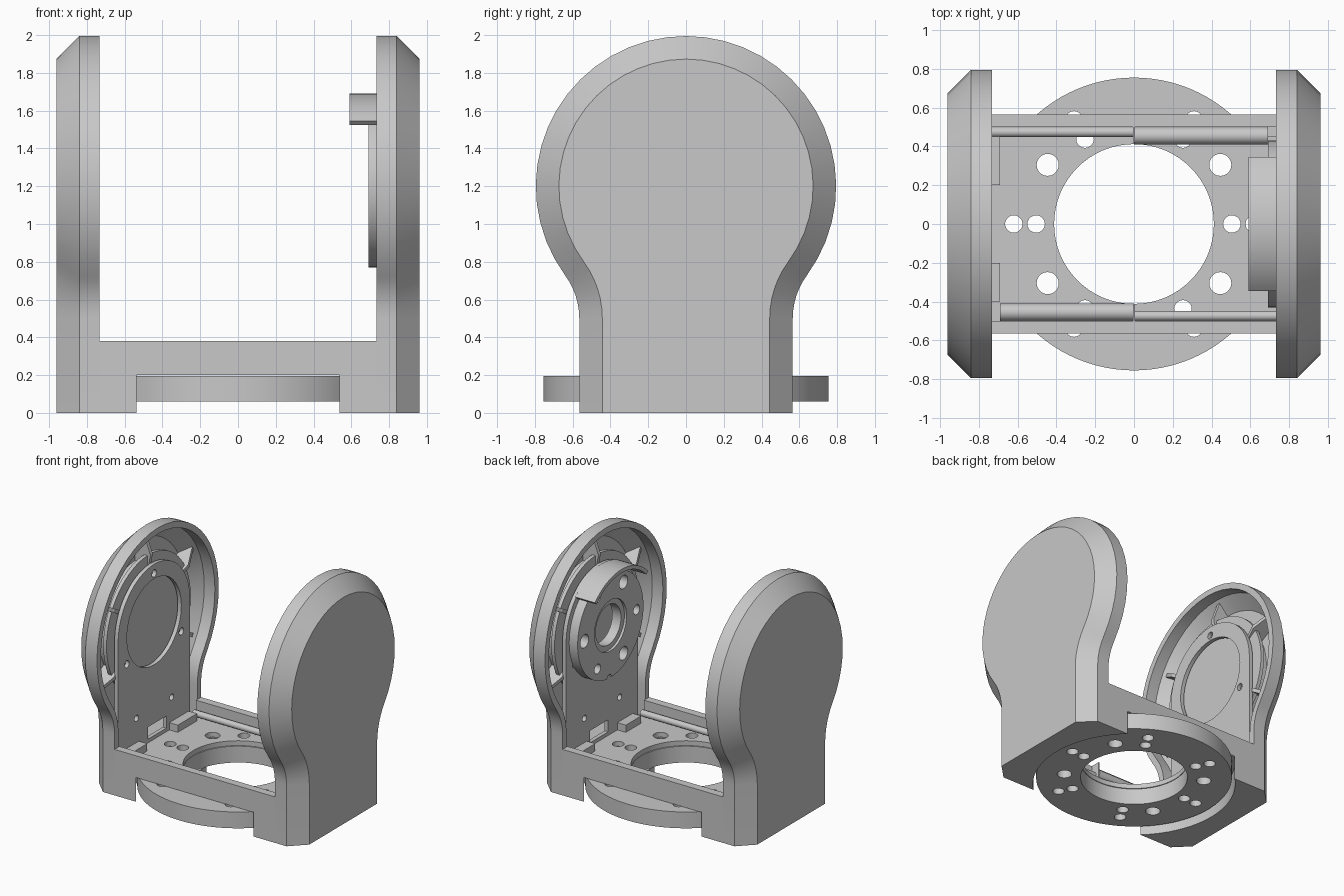
import bpy, bmesh
from math import sin, cos, radians, atan2, pi
from mathutils import Matrix, Vector

if "Cube" in bpy.data.objects:
    bpy.data.objects.remove(bpy.data.objects["Cube"])

GREY = (0.58, 0.58, 0.58, 1)
grey = bpy.data.materials.new("plain_grey")
grey.use_nodes = True
grey.diffuse_color = GREY
grey.node_tree.nodes["Principled BSDF"].inputs["Base Color"].default_value = GREY

AXIS_Z = 1.2        # height of the pivot axis
HEAD_R = 0.795      # radius of the cover head
NECK_Y = 0.565      # half width of the neck
FILLET = 0.385      # radius of the concave blend


def finish(name, bm):
    bmesh.ops.recalc_face_normals(bm, faces=bm.faces)
    me = bpy.data.meshes.new(name)
    bm.to_mesh(me)
    bm.free()
    me.materials.append(grey)
    ob = bpy.data.objects.new(name, me)
    bpy.context.collection.objects.link(ob)
    return ob


def loft(name, rings):
    """Skin equal-length rings of points and cap both ends."""
    bm = bmesh.new()
    loops = [[bm.verts.new(p) for p in ring] for ring in rings]
    for a, b in zip(loops, loops[1:]):
        for i in range(len(a)):
            j = (i + 1) % len(a)
            bm.faces.new((a[i], a[j], b[j], b[i]))
    bm.faces.new(loops[0])
    bm.faces.new(loops[-1])
    return finish(name, bm)


def slab(name, outline, x0, x1):
    """Extrude a (y, z) outline along x."""
    return loft(name, [[(x, y, z) for y, z in outline] for x in (x0, x1)])


def box(name, x0, x1, y0, y1, z0, z1):
    return slab(name, [(y0, z0), (y1, z0), (y1, z1), (y0, z1)], x0, x1)


def cylinders(name, items, axis="Z", segs=32):
    """Several cylinders in one mesh; each item is (centre, radius, depth)."""
    bm = bmesh.new()
    turn = Matrix.Rotation(pi / 2, 4, "Y") if axis == "X" else Matrix()
    for centre, r, depth in items:
        bmesh.ops.create_cone(bm, cap_ends=True, segments=segs, radius1=r, radius2=r,
                              depth=depth, matrix=Matrix.Translation(Vector(centre)) @ turn)
    return finish(name, bm)


def cut(ob, *cutters):
    for c in cutters:
        c.hide_render = True
        mod = ob.modifiers.new("cut", "BOOLEAN")
        mod.operation, mod.solver, mod.object = "DIFFERENCE", "EXACT", c
        bpy.context.view_layer.objects.active = ob
        bpy.ops.object.modifier_apply(modifier=mod.name)


def drop(*obs):
    for ob in obs:
        bpy.data.objects.remove(ob)


def arc(cy, cz, r, a0, a1, n):
    return [(cy + r * cos(a0 + (a1 - a0) * i / n), cz + r * sin(a0 + (a1 - a0) * i / n))
            for i in range(n + 1)]


def cover_outline(off, bottom):
    """Keyhole outline shrunk by off."""
    cy, cz = NECK_Y + FILLET, 0.5
    t = atan2(cz - AXIS_Z, cy)
    half = [(NECK_Y - off, bottom)]
    half += arc(cy, cz, FILLET + off, pi, pi + t, 6)
    half += arc(0, AXIS_Z, HEAD_R - off, t, pi / 2, 17)[1:]
    return half + [(-y, z) for y, z in half[-2::-1]]


def polar(r, deg):
    return r * cos(radians(deg)), r * sin(radians(deg))


# Shared cutters for the turntable and the tray
pocket = cylinders("pocket_cutter", [((0, 0, 0), 0.78, 0.4)], segs=96)
bore = cylinders("bore_cutter", [((0, 0, 0.1), 0.412, 0.8)], segs=64)
spots = [(polar(r, a), 0.045) for a in range(0, 360, 60) for r in (0.505, 0.62)]
spots += [((sx * 0.445, sy * 0.305), 0.057) for sx in (1, -1) for sy in (1, -1)]
bolts = cylinders("bolt_cutter", [((x, y, 0.1), r, 0.35) for (x, y), r in spots], segs=20)
floor_bolts = cylinders("floor_bolt_cutter", [((x, y, 0.1), r, 0.35) for (x, y), r in spots
                                              if abs(y) < 0.5], segs=20)

# Turntable disc under the tray
disc = cylinders("turntable_disc", [((0, 0, 0.1275), 0.755, 0.135)], segs=96)
cut(disc, bore, bolts)

# Tray joining the two arms
tray = box("base_tray", -0.735, 0.735, -NECK_Y, NECK_Y, 0, 0.38)
hollow = box("hollow_cutter", -0.9, 0.9, -0.5, 0.5, 0.24, 0.6)
cut(tray, hollow, pocket, bore, floor_bolts)

# Rounded rails along the tray walls, wide and narrow halves swapped front to back
for side, word in ((1, "back"), (-1, "front")):
    for end, length, r in ((1, 0.69, 0.045), (-1, 0.735, 0.026)):
        cylinders(f"{word}_rail", [((side * end * length / 2, side * (0.5 - r), 0.285),
                                    r, length)], "X", 20)
    box(f"{word}_rail_stop", -0.004, 0.004, *sorted((side * 0.42, side * 0.53)), 0.24, 0.381)

for s, word in ((1, "left"), (-1, "right")):
    # Hollow chamfered cover
    layers = [(0.16, 0.93, 0.24), (0.05, 0.83, 0.24), (0.05, 0.733, 0.24),
              (0, 0.733, 0), (0, 0.84, 0), (0.122, 0.962, 0)]
    cover = loft(f"{word}_cover", [[(s * x, y, z) for y, z in cover_outline(off, low)]
                                   for off, x, low in layers])
    cut(cover, pocket)

    # Arched mounting plate with a round opening, screw holes and a foot slot
    arch = [(0.47, 0.2)] + arc(0, AXIS_Z + 0.015, 0.47, 0, pi, 32) + [(-0.47, 0.2)]
    plate = slab(f"{word}_mounting_plate", arch, s * 0.767, s * 0.8)
    screws = [(polar(0.41, a), 0.03) for a in (90, 210, 330)]
    screws += [((y, 0.5 - AXIS_Z), 0.026) for y in (-0.23, 0.23)]
    opening = cylinders("opening_cutter", [((s * 0.78, 0, AXIS_Z + 0.01), 0.355, 0.2)], "X", 64)
    holes = cylinders("screw_cutter", [((s * 0.78, y, AXIS_Z + z), r, 0.2)
                                       for (y, z), r in screws], "X", 16)
    slot = box("slot_cutter", s * 0.7, s * 0.85, -0.08, 0.16, 0.27, 0.37)
    cut(plate, opening, holes, slot)
    drop(opening, holes, slot)

    # Backing drum and the ribs that hold it in the cover
    cylinders(f"{word}_drum", [((s * 0.832, 0, AXIS_Z), 0.55, 0.03)], "X", 64)
    cylinders(f"{word}_drum_core", [((s * 0.88, 0, AXIS_Z), 0.48, 0.11)], "X", 64)
    for a in (30, 90, 150, 210, 330):
        rib = slab(f"{word}_rib", [(0.4, 0.82), (0.56, 0.79), (0.72, 0.85), (0.66, 0.94),
                                   (0.4, 0.94)], -0.015, 0.015)
        for v in rib.data.vertices:
            w, r, x = v.co
            c, d = polar(1, a)
            v.co = (s * x, r * c - w * d, AXIS_Z + r * d + w * c)
        bm = bmesh.new()
        bm.from_mesh(rib.data)
        bmesh.ops.recalc_face_normals(bm, faces=bm.faces)
        bm.to_mesh(rib.data)
        bm.free()

    # Floor extension and foot lugs beside the plate
    box(f"{word}_foot_floor", *sorted((s * 0.73, s * 0.8)), -0.5, 0.5, 0.205, 0.24)
    for y0, y1 in ((0.2, 0.45), (-0.4, -0.2)):
        box(f"{word}_foot_lug", *sorted((s * 0.69, s * 0.77)), y0, y1, 0.235, 0.3)

# Drive hub on the left arm
hub = cylinders("drive_hub", [((0.735, 0, AXIS_Z), 0.43, 0.09)], "X", 64)
hub_bore = cylinders("hub_bore_cutter", [((0.735, 0, AXIS_Z), 0.21, 0.3)], "X", 48)
marks = [(polar(0.34, a), 0.04 if a % 120 else 0.055) for a in range(0, 360, 60)]
marks.append((polar(0.43, 272), 0.03))
hub_holes = cylinders("hub_hole_cutter", [((0.735, y, AXIS_Z + z), r, 0.3)
                                          for (y, z), r in marks], "X", 20)
cut(hub, hub_bore, hub_holes)
collar = cylinders("hub_collar", [((0.75, 0, AXIS_Z), 0.212, 0.08)], "X", 48)
collar_bore = cylinders("collar_cutter", [((0.735, 0, AXIS_Z), 0.165, 0.3)], "X", 48)
cut(collar, collar_bore)
drop(hub_bore, hub_holes, collar_bore)

# Curved guard over the hub
guard = arc(0, AXIS_Z, 0.49, pi / 4, 3 * pi / 4, 20) + arc(0, AXIS_Z, 0.46, 3 * pi / 4, pi / 4, 20)
slab("hub_guard", guard, 0.59, 0.77)

drop(pocket, bore, bolts, floor_bolts, hollow)

# Smooth the round surfaces and keep edges sharp
bpy.ops.object.select_all(action="DESELECT")
for ob in bpy.context.collection.objects:
    if ob.type == "MESH" and grey.name in ob.data.materials:
        ob.select_set(True)
        bpy.context.view_layer.objects.active = ob
bpy.ops.object.shade_smooth_by_angle(angle=radians(25))
